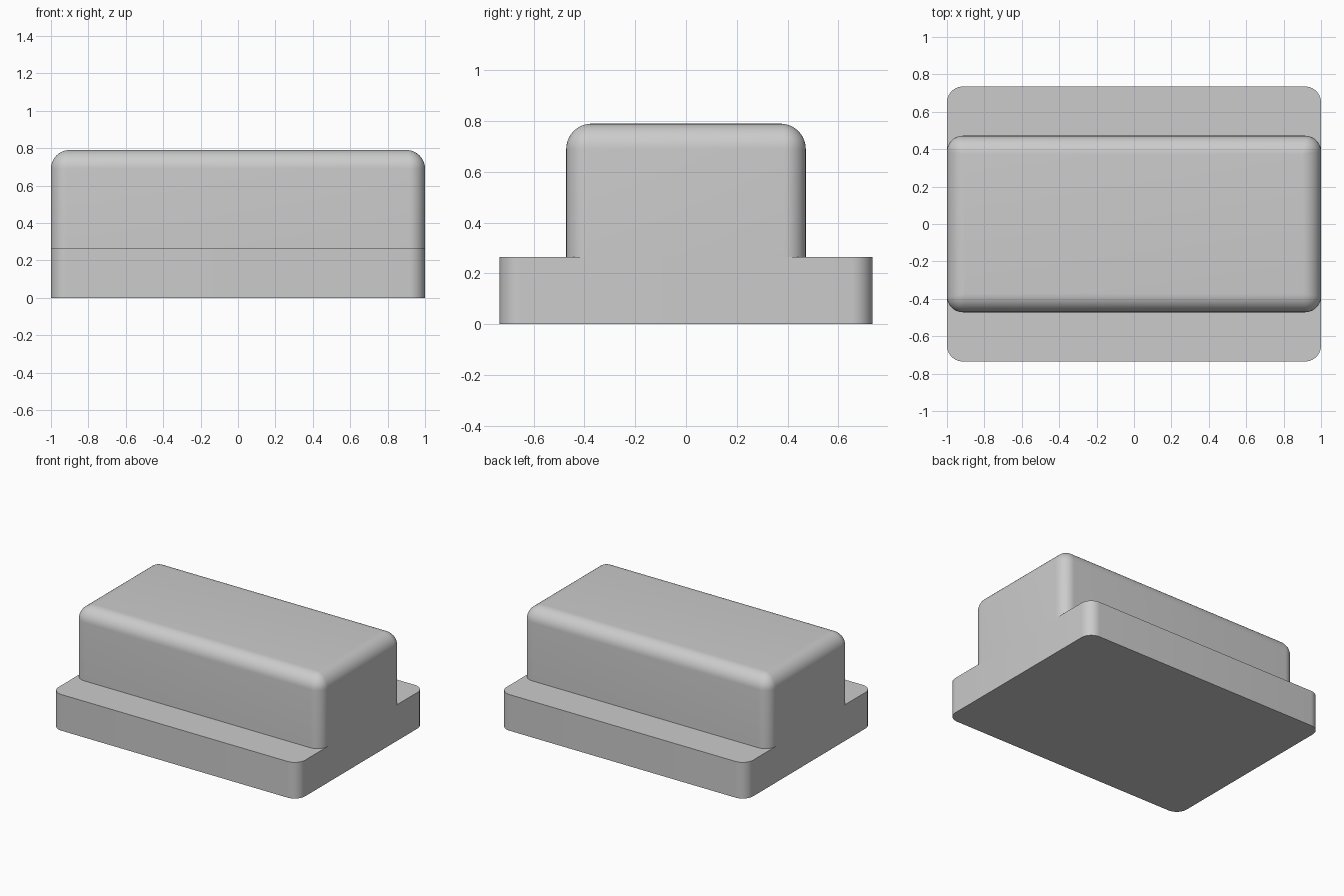
import bpy, bmesh, math

if "Cube" in bpy.data.objects:
    bpy.data.objects.remove(bpy.data.objects["Cube"], do_unlink=True)

GREY = (0.6, 0.6, 0.6, 1.0)
grey = bpy.data.materials.new("plain grey")
grey.use_nodes = True
grey.diffuse_color = GREY
grey.node_tree.nodes["Principled BSDF"].inputs["Base Color"].default_value = GREY

CORNER = 0.085   # radius of the upright corners
STEPS = 10


def outline(half_x, half_y, radius):
    """Points of a rounded rectangle, counter-clockwise."""
    points = []
    for corner, (sx, sy) in enumerate([(1, 1), (-1, 1), (-1, -1), (1, -1)]):
        for i in range(STEPS + 1):
            a = math.pi / 2 * (corner + i / STEPS)
            points.append((sx * (half_x - radius) + radius * math.cos(a),
                           sy * (half_y - radius) + radius * math.sin(a)))
    return points


def rounded_block(name, half_x, half_y, bottom, top, top_radius=0.0):
    """Stack rounded outlines, drawing them in over the top edge."""
    levels = [(bottom, 0.0, CORNER)]
    if top_radius:
        for i in range(STEPS + 1):
            a = math.pi / 2 * i / STEPS
            inset = 1 - math.cos(a)
            levels.append((top - top_radius * (1 - math.sin(a)),
                           top_radius * inset, CORNER * (1 - inset)))
    else:
        levels.append((top, 0.0, CORNER))

    bm = bmesh.new()
    rings = [[bm.verts.new((x, y, z)) for x, y in
              outline(half_x - inset, half_y - inset, radius)]
             for z, inset, radius in levels]
    for low, high in zip(rings, rings[1:]):
        for i in range(len(low)):
            j = (i + 1) % len(low)
            bm.faces.new((low[i], low[j], high[j], high[i]))
    bm.faces.new(rings[0][::-1])
    bm.faces.new(rings[-1])
    bmesh.ops.remove_doubles(bm, verts=bm.verts, dist=0.0001)
    bmesh.ops.recalc_face_normals(bm, faces=bm.faces)

    mesh = bpy.data.meshes.new(name)
    bm.to_mesh(mesh)
    bm.free()
    mesh.materials.append(grey)
    obj = bpy.data.objects.new(name, mesh)
    bpy.context.collection.objects.link(obj)
    bpy.ops.object.select_all(action="DESELECT")
    obj.select_set(True)
    bpy.context.view_layer.objects.active = obj
    bpy.ops.object.shade_smooth_by_angle(angle=math.radians(30))
    return obj


# Wide flat base with upright rounded corners
rounded_block("base_plate", 1.0, 0.735, 0.0, 0.265)

# Narrower raised body with a soft top edge
rounded_block("raised_body", 1.0, 0.472, 0.265, 0.79, top_radius=0.1)
